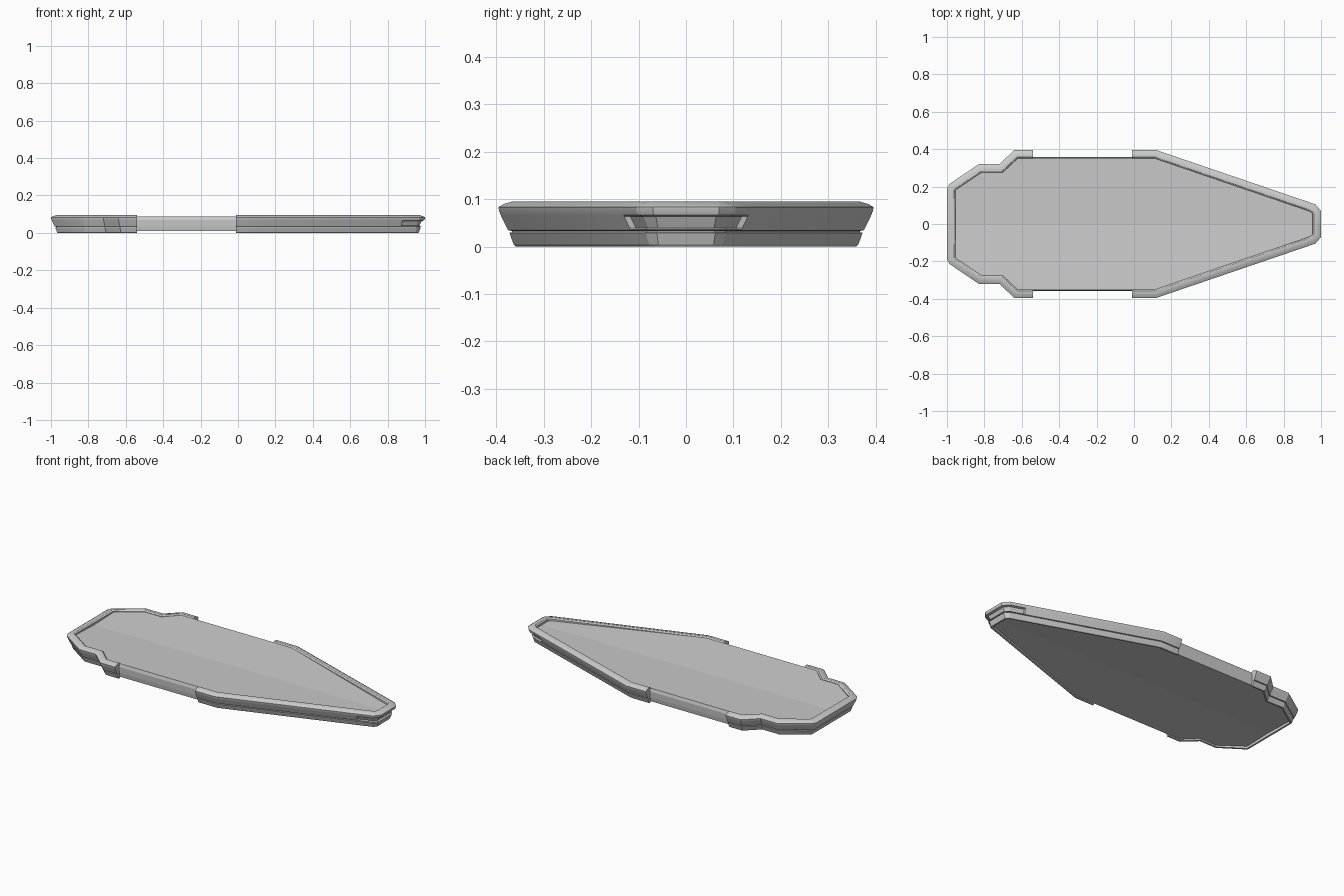
import bpy, bmesh, math
from mathutils import Vector

if "Cube" in bpy.data.objects:
    bpy.data.objects.remove(bpy.data.objects["Cube"])


def inset(points, dist, closed):
    """Mitred inward offset of a counter-clockwise path."""
    pts = [Vector(p) for p in points]
    n = len(pts)
    out = []
    for i, p in enumerate(pts):
        normals = []
        for a, b in ((i - 1, i), (i, i + 1)):
            if closed or (a >= 0 and b < n):
                d = (pts[b % n] - pts[a % n]).normalized()
                normals.append(Vector((-d.y, d.x)))
        n0, n1 = normals[0], normals[-1]
        k = dist[i] if isinstance(dist, list) else dist
        out.append(p + (n0 + n1) * (k / (1 + n0.dot(n1))))
    return out


def finish(bm, name):
    bmesh.ops.recalc_face_normals(bm, faces=bm.faces)
    mesh = bpy.data.meshes.new(name)
    bm.to_mesh(mesh)
    bm.free()
    obj = bpy.data.objects.new(name, mesh)
    bpy.context.collection.objects.link(obj)
    bpy.ops.object.select_all(action='DESELECT')
    obj.select_set(True)
    bpy.context.view_layer.objects.active = obj
    bpy.ops.object.shade_smooth_by_angle(angle=math.radians(25))
    return obj


def rim(name, path, recess_x=None):
    """Sweep the rim section (inset, height, recess weight) along an open path."""
    section = [(.045, .088, 0), (.038, .094, 0), (.03, .095, 0), (.012, .09, 0),
               (0, .083, 0), (.001, .075, 0), (.005, .066, 0), (.006, .063, 1),
               (.018, .039, 1), (.019, .036, 0), (.021, .034, 0), (.028, .033, 0),
               (.028, .030, 0), (.023, .029, 0), (.032, .004, 0), (.036, 0, 0),
               (.045, .002, 0)]
    bm = bmesh.new()
    loops = []
    for off, z, w in section:
        depth = [off + (w * .012 if recess_x and x > recess_x else 0) for x, y in path]
        loops.append([bm.verts.new((p.x, p.y, z)) for p in inset(path, depth, False)])
    m = len(loops)
    for j in range(m):
        a, b = loops[j], loops[(j + 1) % m]
        for i in range(len(path) - 1):
            bm.faces.new((a[i], a[i + 1], b[i + 1], b[i]))
    for end in (0, -1):
        bm.faces.new([lp[end] for lp in loops])
    return finish(bm, name)


def mirror(points):
    return [(x, -y) for x, y in reversed(points)]


# Outlines of the two rim pieces, counter-clockwise
nose_half = [(1, .07), (.97, .105), (.885, .134), (.88, .1357), (.12, .395), (-.01, .395)]
tail_half = [(-.54, .395), (-.64, .395), (-.72, .32), (-.83, .32), (-.985, .215), (-1, .19)]

rim("nose_rim", mirror(nose_half) + nose_half, recess_x=.882)
rim("tail_rim", tail_half + mirror(tail_half))

# Plate: slightly dished halves meeting at a centre crease
half = [(1, 0)] + nose_half + tail_half + [(-1, 0)]
outline = half + mirror(half)[1:-1]
levels = [(.043, lambda y: .075 + .038 * y), (.038, lambda y: .07),
          (.040, lambda y: .035), (.044, lambda y: .020 - .03 * y)]
bm = bmesh.new()
rings = []
for off, height in levels:
    rings.append([bm.verts.new((p.x, p.y, height(abs(p.y))))
                  for p in inset(outline, off, True)])
count, mid = len(outline), len(half) - 1
for a, b in zip(rings, rings[1:]):
    for i in range(count):
        k = (i + 1) % count
        bm.faces.new((a[i], a[k], b[k], b[i]))
for ring in (rings[0], rings[-1]):
    bm.faces.new(ring[:mid + 1])
    bm.faces.new(ring[mid:] + ring[:1])
plate = finish(bm, "plate")
bpy.ops.object.shade_flat()
